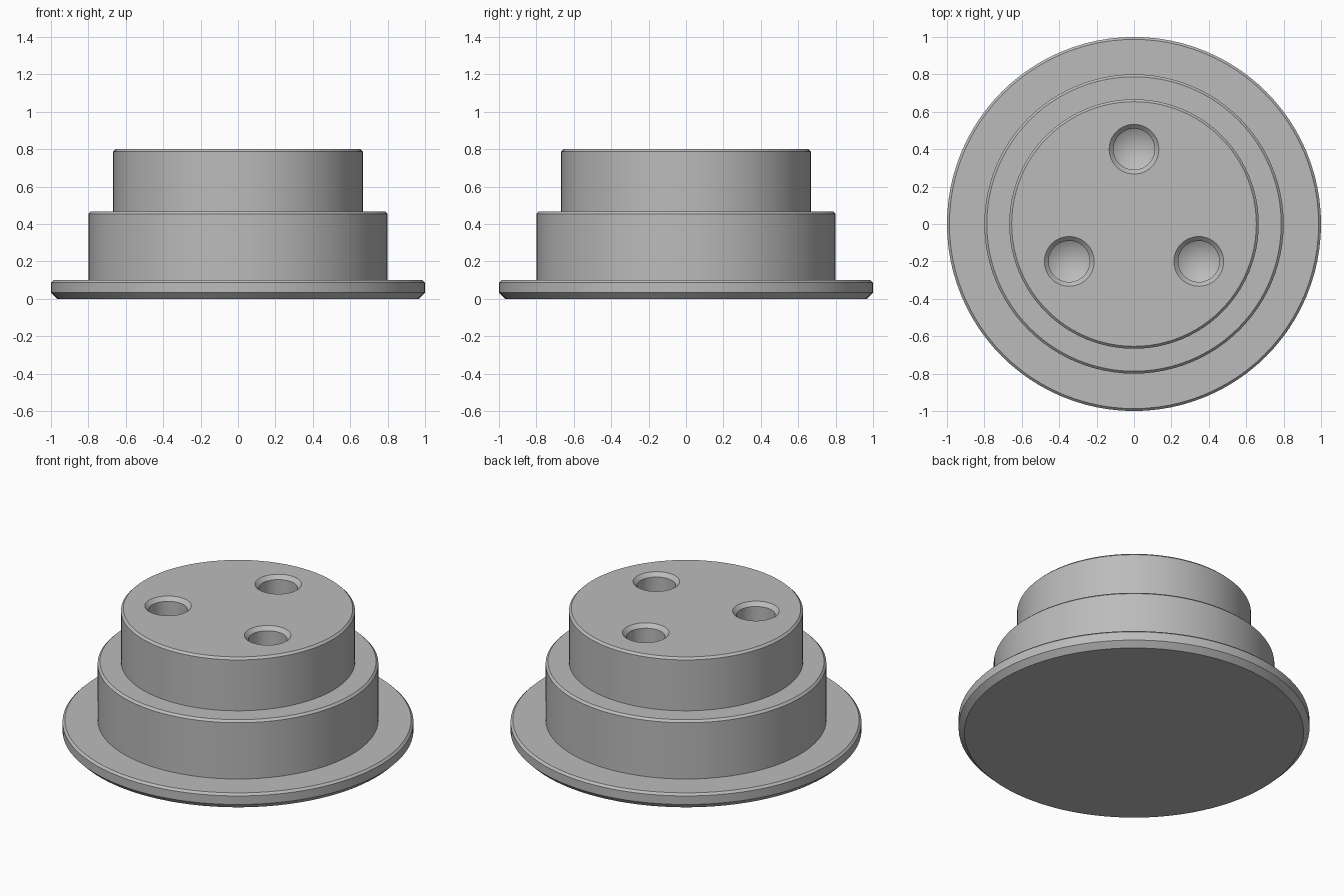
import bpy, bmesh, math
from mathutils import Vector

cube = bpy.data.objects.get("Cube")
if cube:
    bpy.data.objects.remove(cube, do_unlink=True)

grey = bpy.data.materials.new("plain grey")
grey.use_nodes = True
grey.diffuse_color = (0.5, 0.5, 0.5, 1)
grey.node_tree.nodes["Principled BSDF"].inputs["Base Color"].default_value = (0.5, 0.5, 0.5, 1)


def lathe(name, profile, steps, location=(0, 0, 0)):
    """Revolve (radius, height) points about the z axis into a closed solid."""
    bm = bmesh.new()
    verts = [bm.verts.new((r, 0, z)) for r, z in profile]
    edges = [bm.edges.new(pair) for pair in zip(verts, verts[1:])]
    bmesh.ops.spin(bm, geom=verts + edges, cent=(0, 0, 0), axis=(0, 0, 1),
                   angle=math.tau, steps=steps)
    bmesh.ops.remove_doubles(bm, verts=bm.verts, dist=0.0005)
    # Merge the flat end discs into single faces
    bmesh.ops.dissolve_limit(bm, angle_limit=0.001, verts=bm.verts, edges=bm.edges)
    bmesh.ops.recalc_face_normals(bm, faces=bm.faces)
    mesh = bpy.data.meshes.new(name)
    bm.to_mesh(mesh)
    bm.free()
    mesh.materials.append(grey)
    obj = bpy.data.objects.new(name, mesh)
    obj.location = location
    bpy.context.collection.objects.link(obj)
    return obj


# Stepped round body: chamfered flange, lower step and upper step
TOP = 0.8
body = lathe("stepped_body", [
    (0, 0), (0.967, 0), (1, 0.033), (1, 0.087), (0.987, 0.1),
    (0.8, 0.1), (0.8, 0.454), (0.787, 0.467),
    (0.667, 0.467), (0.667, 0.787), (0.654, TOP), (0, TOP)], 96)

# Three drilled holes with a countersunk rim and a conical floor
hole = [(0, -0.467), (0.11, -0.4), (0.11, -0.023), (0.133, 0), (0.143, 0.01), (0, 0.01)]
bpy.context.view_layer.objects.active = body
for i in range(3):
    angle = math.radians(90 + 120 * i)
    spot = Vector((0.4 * math.cos(angle), 0.4 * math.sin(angle), TOP))
    cutter = lathe("hole_cutter", hole, 48, spot)
    cutter.hide_render = True
    cut = body.modifiers.new("drilled_hole", "BOOLEAN")
    cut.operation = "DIFFERENCE"
    cut.solver = "EXACT"
    cut.object = cutter
    bpy.ops.object.modifier_apply(modifier=cut.name)
    bpy.data.objects.remove(cutter, do_unlink=True)

# Smooth round walls, crisp chamfers
bpy.ops.object.select_all(action="DESELECT")
body.select_set(True)
bpy.ops.object.shade_smooth_by_angle(angle=math.radians(25))
